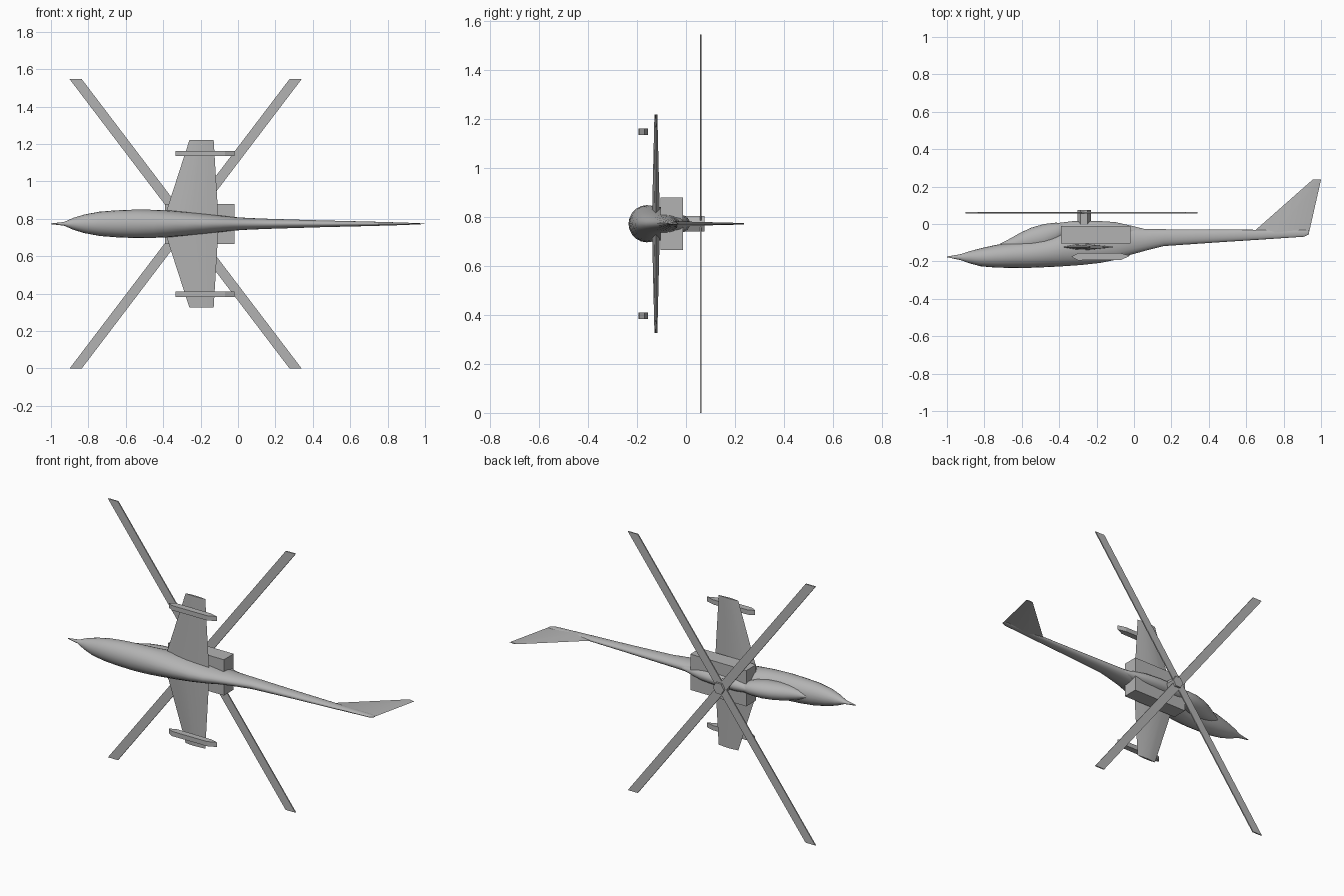
import bpy, bmesh, math
from mathutils import Vector

MID = 0.773  # height of the symmetry plane; the craft lies on its side

old = bpy.data.objects.get("Cube")
if old:
    bpy.data.objects.remove(old)

grey = bpy.data.materials.new("plain grey")
grey.use_nodes = True
grey.diffuse_color = (0.45, 0.45, 0.45, 1)
grey.node_tree.nodes["Principled BSDF"].inputs["Base Color"].default_value = (0.45, 0.45, 0.45, 1)


def bridge(name, rings, smooth=False):
    """Skin a list of equal-length rings and cap both ends."""
    bm = bmesh.new()
    loops = [[bm.verts.new(p) for p in ring] for ring in rings]
    n = len(loops[0])
    for a, b in zip(loops, loops[1:]):
        for i in range(n):
            j = (i + 1) % n
            bm.faces.new((a[i], a[j], b[j], b[i]))
    bm.faces.new(loops[0])
    bm.faces.new(loops[-1])
    bmesh.ops.recalc_face_normals(bm, faces=bm.faces[:])
    mesh = bpy.data.meshes.new(name)
    bm.to_mesh(mesh)
    bm.free()
    mesh.materials.append(grey)
    obj = bpy.data.objects.new(name, mesh)
    bpy.context.collection.objects.link(obj)
    if smooth:
        bpy.ops.object.select_all(action='DESELECT')
        obj.select_set(True)
        bpy.context.view_layer.objects.active = obj
        bpy.ops.object.shade_smooth_by_angle(angle=math.radians(35))
    return obj


def loft(name, stations, sides=20):
    """Elliptical sections along x: (x, lowest y, highest y, half width)."""
    rings = []
    for x, lo, hi, w in stations:
        angles = [2 * math.pi * i / sides for i in range(sides)]
        rings.append([(x, (lo + hi) / 2 + (hi - lo) / 2 * math.cos(a),
                       MID + w * math.sin(a)) for a in angles])
    return bridge(name, rings, True)


def prism(name, outline, axis, start, end):
    """Extrude a flat outline along y or z."""
    def at(d):
        return [(u, d, v) if axis == 'y' else (u, v, d) for u, v in outline]
    return bridge(name, [at(start), at(end)])


# Fuselage with nose probe and tail boom
loft("fuselage", [
    (-1.0, -.178, -.174, .002), (-.93, -.192, -.162, .010),
    (-.88, -.210, -.146, .032), (-.82, -.226, -.130, .050),
    (-.74, -.233, -.112, .065), (-.65, -.235, -.098, .072),
    (-.55, -.234, -.088, .076), (-.45, -.230, -.070, .075),
    (-.38, -.226, -.045, .072), (-.28, -.219, -.028, .064),
    (-.18, -.208, -.020, .054), (-.10, -.192, -.018, .045),
    (-.02, -.165, -.020, .036), (.06, -.143, -.026, .031),
    (.16, -.118, -.028, .027), (.45, -.098, -.030, .018),
    (.70, -.082, -.031, .012), (.91, -.068, -.031, .006),
    (.935, -.055, -.036, .002)])

# Canopy bubble and the spine behind it
loft("canopy", [
    (-.72, -.125, -.108, .005), (-.67, -.145, -.082, .028),
    (-.61, -.150, -.048, .042), (-.55, -.150, -.020, .049),
    (-.48, -.140, .000, .050), (-.42, -.110, .007, .044),
    (-.37, -.070, .005, .030), (-.34, -.035, -.005, .006)])
loft("engine_spine", [
    (-.44, -.060, -.020, .010), (-.40, -.080, .006, .028),
    (-.33, -.090, .015, .038), (-.20, -.090, .017, .040),
    (-.10, -.080, .010, .035), (-.02, -.070, -.008, .025),
    (.06, -.050, -.028, .006)])

# Engine housing across the body
prism("engine_housing", [(-.39, -.105), (-.02, -.105), (-.02, -.012), (-.39, -.012)],
      'z', MID - .107, MID + .107)


def wing_ring(front, back, thick, z):
    chord = back - front
    shape = [(0, 0), (.25, .8), (.5, 1), (.8, .5), (1, 0), (.8, -.5), (.5, -1), (.25, -.8)]
    return [(front + chord * u, -.123 + thick * v, z) for u, v in shape]


# Stub wings and the stores beneath their tips
pod = [(-.335, -.175), (-.30, -.156), (-.07, -.156), (-.02, -.170), (-.07, -.192), (-.30, -.194)]
for side, s in (("left", 1), ("right", -1)):
    bridge(side + "_wing", [wing_ring(-.395, -.105, .016, MID + s * .03),
                            wing_ring(-.26, -.13, .006, MID + s * .447)], True)
    prism(side + "_wing_store", pod, 'z', MID + s * .362, MID + s * .390)


def fin_ring(front, back, half, y):
    mid = front * .6 + back * .4
    return [(front, y, MID), (mid, y, MID + half), (back, y, MID), (mid, y, MID - half)]


# Swept tail fin
bridge("tail_fin", [fin_ring(.63, .935, .010, -.05), fin_ring(.955, 1.0, .003, .237)], True)

# Rotor hub and two crossing blade pairs with ends cut square to the model
HUB_X = -.28
prism("rotor_hub", [(-.267 + .036 * math.cos(math.radians(60 * i)),
                     MID + .036 * math.sin(math.radians(60 * i))) for i in range(6)],
      'y', -.02, .076)
for label, s in (("first", 1), ("second", -1)):
    corners = [(-.62, -MID), (-.555, -MID), (.62, MID), (.555, MID)]
    prism(label + "_rotor_blades", [(HUB_X + u * s, MID + v) for u, v in corners],
          'y', .057, .064)
